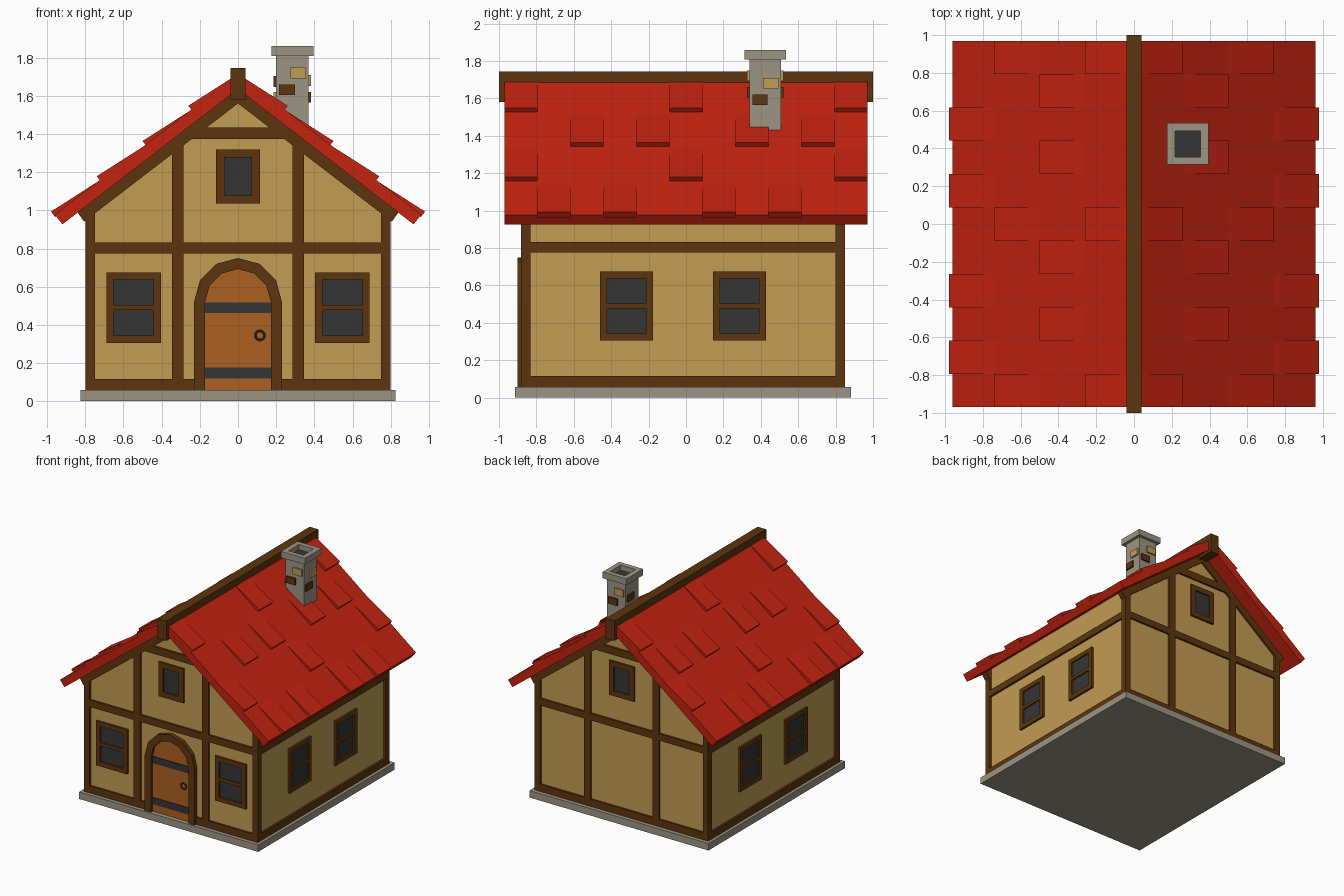
import bpy, bmesh, math
from mathutils import Vector, Matrix

if "Cube" in bpy.data.objects:
    bpy.data.objects.remove(bpy.data.objects["Cube"])


def material(name, r, g, b):
    m = bpy.data.materials.new(name)
    lin = [((c / 255 + 0.055) / 1.055) ** 2.4 for c in (r, g, b)]
    m.diffuse_color = (*lin, 1)
    m.use_nodes = True
    m.node_tree.nodes["Principled BSDF"].inputs["Base Color"].default_value = m.diffuse_color
    return m


PLASTER = material("plaster", 194, 156, 84)
TIMBER = material("timber", 92, 53, 14)
ROOF = material("roof_red", 196, 35, 16)
STONE = material("stone", 156, 149, 133)
DOOR = material("door_wood", 172, 96, 32)
DARK = material("dark_grey", 53, 53, 53)


def finish(name, bm, mats, loc=(0, 0, 0), turn=0):
    bmesh.ops.recalc_face_normals(bm, faces=bm.faces)
    me = bpy.data.meshes.new(name)
    bm.to_mesh(me)
    bm.free()
    for m in mats:
        me.materials.append(m)
    ob = bpy.data.objects.new(name, me)
    ob.location = loc
    ob.rotation_euler.z = turn
    bpy.context.collection.objects.link(ob)
    return ob


def add_box(bm, x0, x1, y0, y1, z0, z1, mat=0):
    m = Matrix.Translation(((x0 + x1) / 2, (y0 + y1) / 2, (z0 + z1) / 2))
    m = m @ Matrix.Diagonal((x1 - x0, y1 - y0, z1 - z0, 1))
    for v in bmesh.ops.create_cube(bm, size=1, matrix=m)["verts"]:
        for f in v.link_faces:
            f.material_index = mat


def add_prism(bm, profile, y0, y1):
    """Extrude an x-z outline along y."""
    f = bm.faces.new([bm.verts.new((x, y0, z)) for x, z in profile])
    ext = bmesh.ops.extrude_face_region(bm, geom=[f])["geom"]
    bmesh.ops.translate(bm, vec=(0, y1 - y0, 0),
                        verts=[e for e in ext if isinstance(e, bmesh.types.BMVert)])


def box(name, mat, *dims):
    bm = bmesh.new()
    add_box(bm, *dims)
    return finish(name, bm, [mat])


def prism(name, mat, profile, y0, y1):
    bm = bmesh.new()
    add_prism(bm, profile, y0, y1)
    return finish(name, bm, [mat])


SLOPE = 0.77
UNDER, TOP = 1.635, 1.717          # roof underside and upper side at the ridge
NX, NZ = 0.61, 0.792               # roof normal
YF, YB = -0.882, 0.85              # outer timber planes, front and back
WF, WB, WX = -0.865, 0.833, 0.782  # plaster planes
YC = -0.016

# Stone base and plastered walls with gables
box("base_slab", STONE, -0.825, 0.825, -0.913, 0.882, 0, 0.058)
eave = UNDER - SLOPE * WX
prism("walls", PLASTER, [(-WX, 0.05), (WX, 0.05), (WX, eave), (0, UNDER), (-WX, eave)], WF, WB)

# Gable framing, front and back
for side, y0, y1 in (("front", YF, YF + 0.05), ("back", YB - 0.05, YB)):
    bm = bmesh.new()
    for s in (-1, 1):
        add_box(bm, *sorted((s * 0.75, s * 0.8)), y0, y1, 0.058, 1.02)
        add_box(bm, *sorted((s * 0.285, s * 0.345)), y0, y1, 0.058, 1.36)
        inner = 0.2 if side == "front" else 0
        add_box(bm, *sorted((s * inner, s * 0.76)), y0, y1, 0.058, 0.117)
        lo = (s * 0.84, UNDER - SLOPE * 0.84)
        add_prism(bm, [(0, UNDER), lo, (lo[0] - s * 0.055 * NX, lo[1] - 0.06 * NZ),
                       (0, UNDER - 0.075)], y0, y1)
    add_box(bm, -0.76, 0.76, y0, y1, 0.775, 0.832)
    add_box(bm, -0.25, 0.25, y0, y1, 1.375, 1.435)
    finish(side + "_timber_frame", bm, [TIMBER])

# Side wall beams
for side, s in (("left", -1), ("right", 1)):
    bm = bmesh.new()
    for z0, z1 in ((0.058, 0.117), (0.775, 0.832)):
        add_box(bm, *sorted((s * 0.75, s * 0.8)), YF + 0.01, YB - 0.01, z0, z1)
    finish(side + "_side_beams", bm, [TIMBER])


# Windows: frame bars with recessed dark panes
def window(name, loc, turn, w, z0, z1, border, rail):
    bm = bmesh.new()
    d, h = -0.018, w / 2
    for s in (-1, 1):
        add_box(bm, *sorted((s * h, s * (h - border))), d, 0.01, z0, z1)
    add_box(bm, border - h, h - border, d, 0.01, z0, z0 + border)
    add_box(bm, border - h, h - border, d, 0.01, z1 - border, z1)
    if rail:
        mid = (z0 + z1) / 2
        add_box(bm, border - h, h - border, d, 0.01, mid - 0.013, mid + 0.013)
    add_box(bm, border - h, h - border, -0.006, 0.003, z0 + border, z1 - border, 1)
    finish(name, bm, [TIMBER, DARK], loc, turn)


for s in (-1, 1):
    tag = "left" if s < 0 else "right"
    window(f"front_window_{tag}", (s * 0.547, WF, 0), 0, 0.285, 0.305, 0.675, 0.038, True)
    for i, y in enumerate((YC - 0.302, YC + 0.302)):
        window(f"{tag}_side_window_{i}", (s * WX, y, 0), s * math.pi / 2,
               0.285, 0.305, 0.675, 0.038, True)
window("front_gable_window", (0, WF, 0), 0, 0.23, 1.035, 1.32, 0.043, False)
window("back_gable_window", (0, WB, 0), math.pi, 0.23, 1.035, 1.32, 0.043, False)


# Arched door, surround, straps and ring handle
def arch(r):
    return [(r * math.cos(math.pi * i / 6), 0.52 + r * math.sin(math.pi * i / 6)) for i in range(7)]


outer, inner = arch(0.23), arch(0.172)
prism("door_surround", TIMBER,
      [(0.23, 0.058)] + outer + [(-0.23, 0.058), (-0.172, 0.058)] + inner[::-1] + [(0.172, 0.058)],
      -0.9, -0.86)
prism("door", DOOR, [(0.175, 0.058)] + arch(0.175) + [(-0.175, 0.058)], -0.876, -0.86)
for i, z in enumerate((0.12, 0.462)):
    box(f"door_strap_{i}", DARK, -0.172, 0.172, -0.882, -0.87, z, z + 0.056)
bpy.ops.mesh.primitive_torus_add(major_segments=12, minor_segments=6, major_radius=0.024,
                                 minor_radius=0.006, location=(0.115, -0.88, 0.345),
                                 rotation=(math.pi / 2, 0, 0))
handle = bpy.context.object
handle.name = "door_handle"
handle.data.materials.append(DARK)

# Roof slab, ridge beam and raised wedge shingles
ex, ez = 0.92, UNDER - SLOPE * 0.92
tx, tz = 0.96, TOP - SLOPE * 0.96
prism("roof_slab", ROOF, [(0, UNDER), (ex, ez), (tx, tz), (0, TOP), (-tx, tz), (-ex, ez)], -0.97, 0.97)
box("ridge_beam", TIMBER, -0.04, 0.04, -1, 1, 1.58, 1.745)

COL = 1.94 / 11
ROWS = ((0.965, (1, 3, 6, 8)), (0.725, (0, 5, 10)), (0.485, (2, 4, 7, 9)), (0.245, (0, 5, 10)))
bm = bmesh.new()
for s in (-1, 1):
    for x0, cols in ROWS:
        wedge = [(x0, -0.012), (x0, 0.025), (x0 - 0.225, 0), (x0 - 0.225, -0.012)]
        pts = [(s * (x + NX * h), TOP - SLOPE * x + NZ * h) for x, h in wedge]
        for c in cols:
            y = -0.97 + COL * c
            add_prism(bm, pts, y, y + COL)
finish("roof_shingles", bm, [ROOF])

# Chimney: shaft, hollow cap, dark flue and accent stones
CX, CY, R = 0.285, 0.424, 0.085
box("chimney_shaft", STONE, CX - R, CX + R, CY - R, CY + R, 1.3, 1.812)
bm = bmesh.new()
for s in (-1, 1):
    add_box(bm, *sorted((CX + s * 0.068, CX + s * 0.11)), CY - 0.11, CY + 0.11, 1.808, 1.86)
    add_box(bm, CX - 0.068, CX + 0.068, *sorted((CY + s * 0.068, CY + s * 0.11)), 1.808, 1.86)
finish("chimney_cap", bm, [STONE])
box("chimney_flue", DARK, CX - 0.068, CX + 0.068, CY - 0.068, CY + 0.068, 1.81, 1.818)
# each face: turn, tan stone (u, z), brown stone (u, z)
FACES = ((0, (0.03, 1.72), (-0.028, 1.632)), (1, (0.03, 1.68), (-0.028, 1.592)),
         (2, (0.03, 1.72), (-0.028, 1.632)), (3, (0.03, 1.592), (-0.028, 1.675)))
for q, *stones in FACES:
    bm = bmesh.new()
    for mat, (u, z) in enumerate(stones):
        add_box(bm, u - 0.041, u + 0.041, -R - 0.013, -R + 0.01, z - 0.028, z + 0.028, mat)
    finish(f"chimney_stones_{q}", bm, [PLASTER, TIMBER], (CX, CY, 0), q * math.pi / 2)
